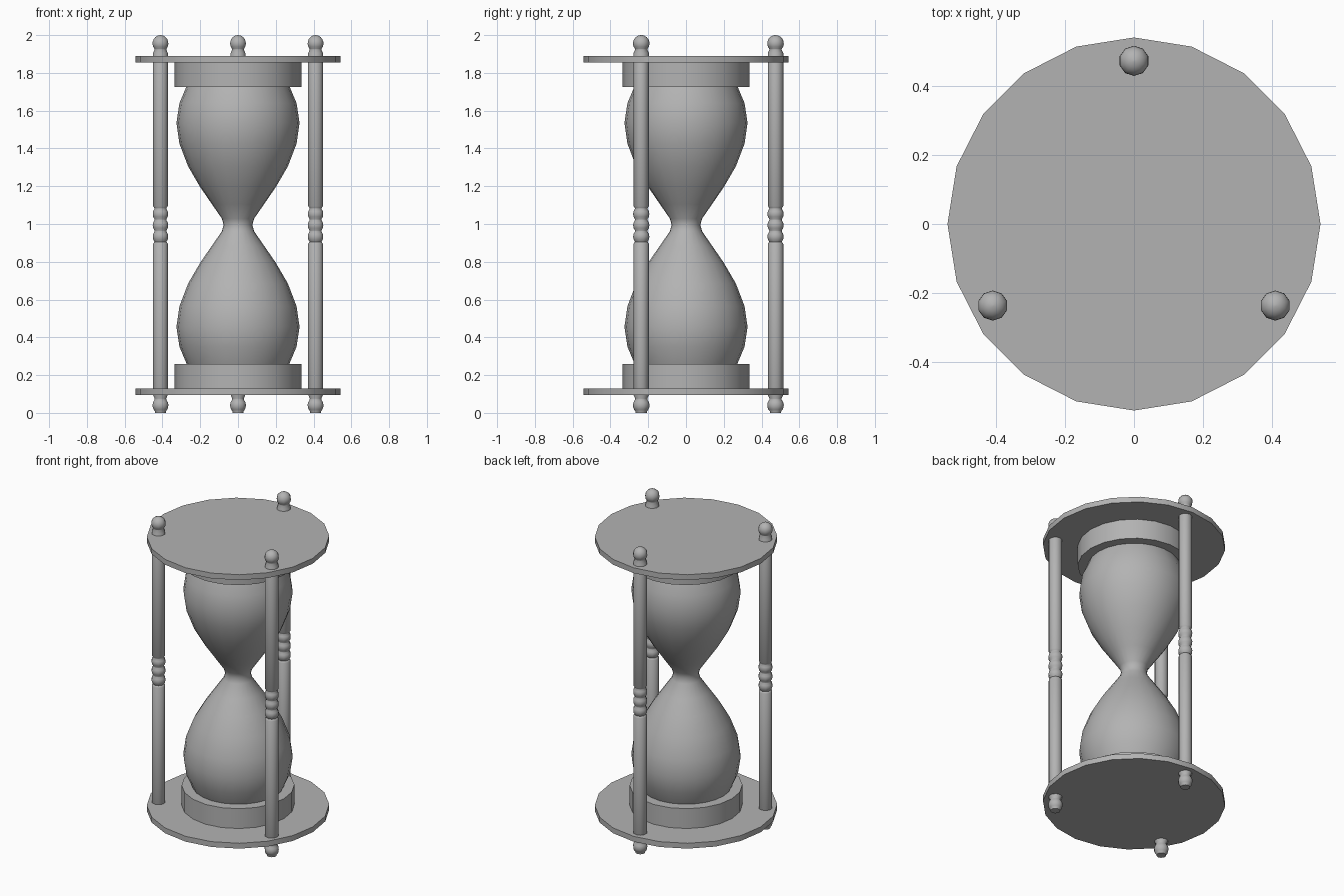
import bpy, math

if "Cube" in bpy.data.objects:
    bpy.data.objects.remove(bpy.data.objects["Cube"])

# Dark grey finish shared by all parts
grey = bpy.data.materials.new("dark_grey")
grey.diffuse_color = (0.45, 0.45, 0.45, 1)
grey.use_nodes = True
grey.node_tree.nodes["Principled BSDF"].inputs["Base Color"].default_value = grey.diffuse_color


def lathe(name, profile, sides, loc=(0, 0, 0), angle=35):
    """Revolve (radius, z) points around z and cap both ends."""
    verts, faces = [], []
    for r, z in profile:
        for i in range(sides):
            a = math.pi / 2 + 2 * math.pi * i / sides
            verts.append((r * math.cos(a), r * math.sin(a), z))
    for k in range(len(profile) - 1):
        for i in range(sides):
            j = (i + 1) % sides
            b, t = k * sides, (k + 1) * sides
            faces.append((b + i, b + j, t + j, t + i))
    faces.append(tuple(reversed(range(sides))))
    faces.append(tuple(range(len(verts) - sides, len(verts))))
    mesh = bpy.data.meshes.new(name)
    mesh.from_pydata(verts, [], faces)
    mesh.materials.append(grey)
    obj = bpy.data.objects.new(name, mesh)
    bpy.context.collection.objects.link(obj)
    obj.location = loc
    bpy.ops.object.select_all(action='DESELECT')
    obj.select_set(True)
    bpy.context.view_layer.objects.active = obj
    bpy.ops.object.shade_smooth_by_angle(angle=math.radians(angle))
    return obj


def ball(r, z, start, end, steps):
    """Arc of a ball profile, angles in degrees from the equator."""
    pts = []
    for i in range(steps + 1):
        a = math.radians(start + (end - start) * i / steps)
        pts.append((r * math.cos(a), z + r * math.sin(a)))
    return pts


# End plates and collars
for side, z0, z1, c0, c1 in (("bottom", 0.095, 0.13, 0.13, 0.26),
                             ("top", 1.855, 1.89, 1.725, 1.855)):
    lathe(side + "_plate", [(0.542, z0), (0.542, z1)], 20, angle=30)
    lathe(side + "_collar", [(0.335, c0), (0.335, c1)], 20)

# Glass: two bulbs meeting at a narrow neck
bulb = [(0.272, 0.26), (0.31, 0.35), (0.326, 0.455), (0.31, 0.565),
        (0.264, 0.685), (0.2, 0.795), (0.138, 0.885), (0.085, 0.962)]
upper = [(r, 1.99 - z) for r, z in reversed(bulb)]
lathe("glass", bulb + [(0.076, 0.995)] + upper, 24, angle=60)

# Turned posts with ball ends and three beads at the middle
profile = [(0.03, 0.0)] + ball(0.044, 0.04, -48, 42, 5)
profile += [(0.032, 0.076), (0.041, 0.095), (0.041, 0.895), (0.034, 0.905)]
for z in (0.933, 0.993, 1.053):
    profile += ball(0.043, z, -40, 40, 4)
profile += [(0.034, 1.085), (0.041, 1.095), (0.041, 1.905), (0.032, 1.924)]
profile += ball(0.044, 1.956, -42, 86, 7)
for i in range(3):
    a = math.pi / 2 + i * 2 * math.pi / 3
    lathe("post_%d" % (i + 1), profile, 10,
          (0.474 * math.cos(a), 0.474 * math.sin(a), 0), angle=45)
